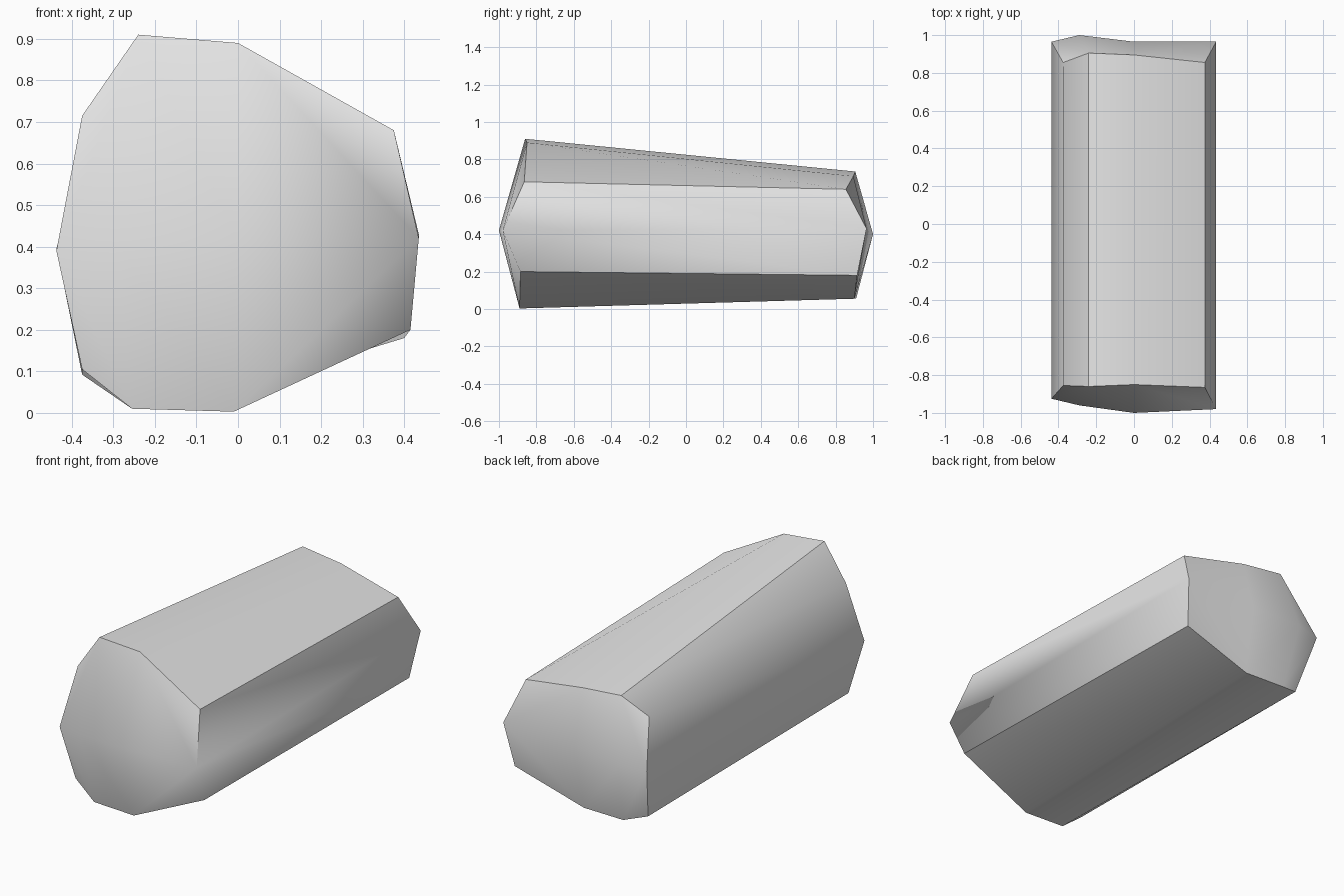
import bpy
import bmesh
import math

cube = bpy.data.objects.get("Cube")
if cube:
    bpy.data.objects.remove(cube, do_unlink=True)

# One plain grey
grey = bpy.data.materials.new("light grey")
grey.use_nodes = True
colour = (0.8, 0.8, 0.8, 1)
grey.diffuse_color = colour
grey.node_tree.nodes["Principled BSDF"].inputs["Base Color"].default_value = colour

# Uneven ten-sided end rings, clockwise from the top, as seen from the front
front_ring = [(-.24, -.86, .91), (0, -.85, .89), (.375, -.865, .68), (.435, -.98, .42),
              (.415, -.885, .2), (-.01, -.89, .003), (-.255, -.885, .01),
              (-.375, -.875, .105), (-.437, -.925, .39), (-.375, -.855, .715)]
back_ring = [(-.24, .905, .735), (0, .895, .71), (.375, .855, .64), (.435, .965, .43),
             (.4, .915, .18), (-.01, .9, .055), (-.255, .91, .057),
             (-.375, .865, .092), (-.437, .965, .395), (-.375, .855, .636)]
# Two points on the ridge of each end
front_ridge = [(-.29, -.96, .4), (0, -1, .42)]
back_ridge = [(-.29, 1, .4), (0, .965, .42)]

bm = bmesh.new()


def build_cap(ring_points, ridge_points):
    ring = [bm.verts.new(p) for p in ring_points]
    a, b = [bm.verts.new(p) for p in ridge_points]
    panels = [(ring[0], ring[1], b, a), (ring[1], ring[2], ring[3], b),
              (ring[3], ring[4], ring[5], b), (ring[5], ring[6], a, b),
              (ring[6], ring[7], ring[8], a), (ring[8], ring[9], ring[0], a)]
    return ring, {bm.faces.new(p) for p in panels}


front, front_cap = build_cap(front_ring, front_ridge)
back, back_cap = build_cap(back_ring, back_ridge)

# Long side panels
for i in range(len(front)):
    j = (i + 1) % len(front)
    bm.faces.new((front[i], front[j], back[j], back[i]))
bmesh.ops.recalc_face_normals(bm, faces=bm.faces[:])

# Soft ends, crisp rims and crisp long edges
for face in bm.faces:
    face.smooth = True
for edge in bm.edges:
    faces = set(edge.link_faces)
    inside_cap = faces <= front_cap or faces <= back_cap
    edge.smooth = inside_cap or edge.calc_face_angle() < math.radians(30)
# The lower front corner blends into the side
bm.edges.get((front[3], front[4])).smooth = True

mesh = bpy.data.meshes.new("faceted_block")
bm.to_mesh(mesh)
bm.free()
mesh.materials.append(grey)
block = bpy.data.objects.new("faceted_block", mesh)
bpy.context.collection.objects.link(block)
